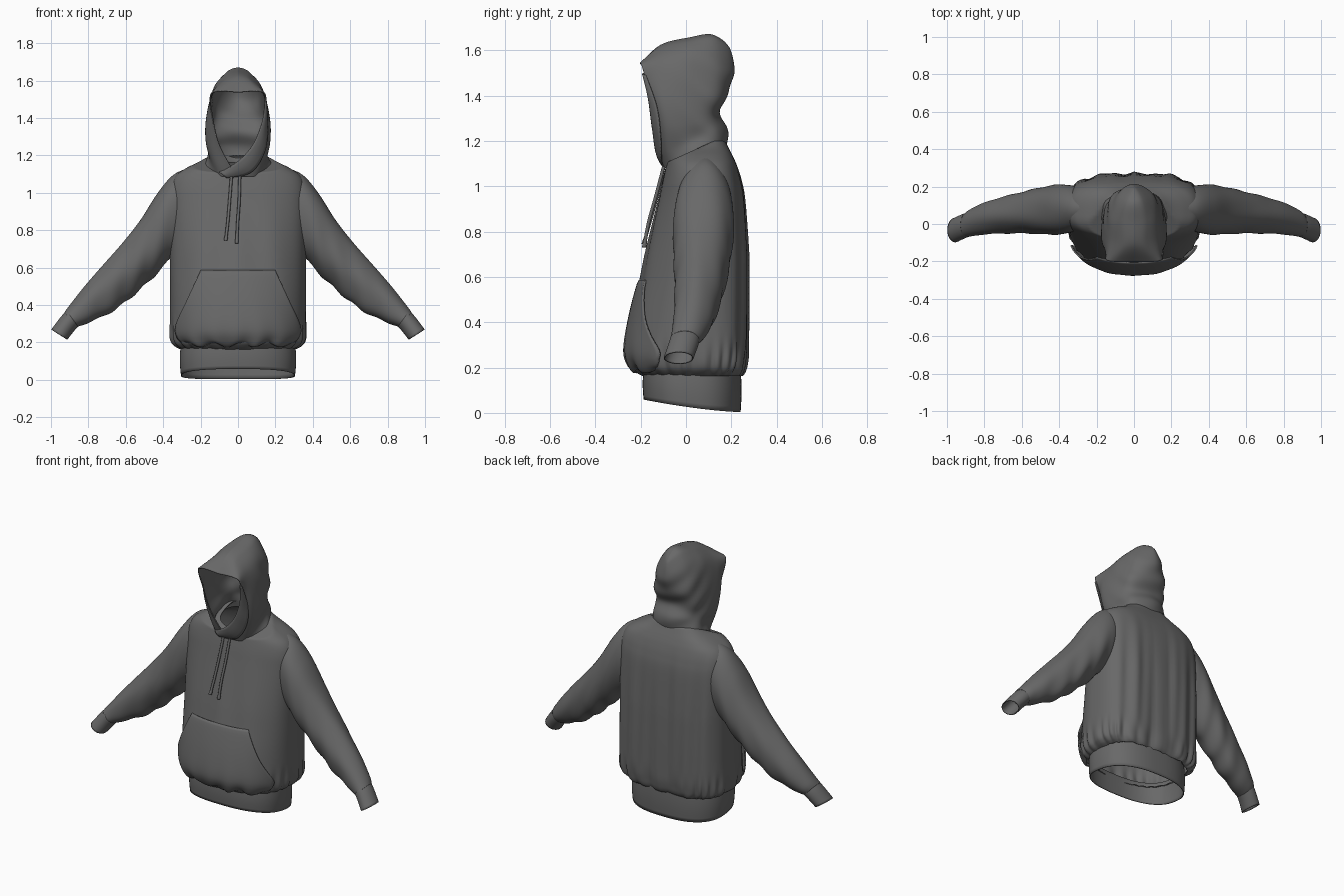
import bpy, bmesh, math
from math import sin, cos, pi, exp

if "Cube" in bpy.data.objects:
    bpy.data.objects.remove(bpy.data.objects["Cube"])

fabric = bpy.data.materials.new("charcoal_fabric")
fabric.diffuse_color = (0.14, 0.14, 0.14, 1)
fabric.use_nodes = True
fabric.node_tree.nodes["Principled BSDF"].inputs["Base Color"].default_value = fabric.diffuse_color


def smooth(pts, n):
    """Catmull-Rom resampling of a list of equal-length tuples to n samples."""
    out = []
    for i in range(n):
        t = i / (n - 1) * (len(pts) - 1)
        k = min(int(t), len(pts) - 2)
        t -= k
        p1, p2 = pts[k], pts[k + 1]
        p0 = pts[k - 1] if k else p1
        p3 = pts[k + 2] if k + 2 < len(pts) else p2
        out.append(tuple(
            0.5 * (2 * b + (c - a) * t + (2 * a - 5 * b + 4 * c - d) * t * t
                   + (3 * b - a - 3 * c + d) * t ** 3)
            for a, b, c, d in zip(p0, p1, p2, p3)))
    return out


def clamp(v):
    return max(0, min(1, v))


def cloth(name, rows, closed=False, thick=0.006, mirror=False):
    """Grid surface from rows of points, with a thin cloth thickness."""
    bm = bmesh.new()
    vs = [[bm.verts.new(p) for p in r] for r in rows]
    n = len(rows[0])
    for a, b in zip(vs, vs[1:]):
        for j in range(n if closed else n - 1):
            k = (j + 1) % n
            bm.faces.new((a[j], a[k], b[k], b[j]))
    bmesh.ops.remove_doubles(bm, verts=bm.verts, dist=0.0005)
    bmesh.ops.recalc_face_normals(bm, faces=bm.faces)
    for f in bm.faces:
        f.smooth = True
    me = bpy.data.meshes.new(name)
    bm.to_mesh(me)
    bm.free()
    me.materials.append(fabric)
    ob = bpy.data.objects.new(name, me)
    bpy.context.collection.objects.link(ob)
    if thick:
        m = ob.modifiers.new("thickness", 'SOLIDIFY')
        m.thickness, m.offset = thick, 0
    if mirror:
        ob.modifiers.new("mirror", 'MIRROR')
    return ob


def spow(v, e):
    return math.copysign(abs(v) ** e, v)


YC, NF, NB = 0.05, 2.3, 3.2    # side seam depth, front and back roundness

# Torso: height, half width, front y, back y
torso = smooth([
    (.165, .30, -.185, .24), (.18, .33, -.21, .25), (.21, .352, -.235, .258),
    (.28, .36, -.25, .266), (.42, .36, -.232, .268), (.58, .36, -.20, .268),
    (.72, .36, -.172, .266), (.94, .36, -.12, .255), (1.03, .355, -.10, .24),
    (1.09, .33, -.085, .222), (1.13, .275, -.075, .205),
    (1.17, .195, -.06, .185), (1.21, .14, -.04, .165)], 70)


def torso_ring(z, a, yf, yb, n=160):
    ring = []
    fade = clamp((1.1 - z) / 0.4)
    for i in range(n):
        th = 2 * pi * i / n
        c, s = cos(th), sin(th)
        e = 2 / (NB if s > 0 else NF)
        x = a * spow(c, e)
        y = YC + (yb - YC if s > 0 else YC - yf) * spow(s, e)
        # gathers above the waistband, long folds down the back
        g = 1 + .022 * sin(26 * th + 2 * sin(3 * th)) * exp(-((z - .22) / .07) ** 2)
        x, y = x * g, YC + (y - YC) * g
        if s > 0:
            y += s * fade * (.006 * sin(38 * x + 1) + .005 * sin(63 * x + 2 * z))
        else:
            y += .004 * s * fade * sin(30 * abs(x) + 3 * z)
        # neckline slopes down to the front
        ring.append((x, y, min(z, 1.10 + .1 * clamp((y + .09) / .22))))
    return ring


cloth("torso", [torso_ring(*r) for r in torso], closed=True)


def front_y(x, z):
    for r, q in zip(torso, torso[1:]):
        if q[0] >= z:
            break
    t = clamp((z - r[0]) / (q[0] - r[0]))
    a, yf = (r[i] + (q[i] - r[i]) * t for i in (1, 2))
    return YC - (YC - yf) * max(0, 1 - abs(x / a) ** NF) ** (1 / NF)


# Waistband: bottom edge is higher at the front
band = []
for i in range(9):
    t = i / 8
    bulge = 1 + .02 * sin(pi * t)
    ring = []
    for j in range(96):
        th = 2 * pi * j / 96
        x = .302 * bulge * spow(cos(th), .8)
        y = .027 + .211 * bulge * spow(sin(th), .8)
        low = .004 + .056 * (1 - clamp((y + .19) / .43)) ** 1.5
        ring.append((x, y, .195 + (low - .195) * t))
    band.append(ring)
cloth("waistband", band, closed=True)


# Sleeves and cuffs: top x, top z, bottom x, bottom z, front y, back y
def tube(name, table, n, wrinkle):
    rows = []
    for k, (xt, zt, xb, zb, yf, yb) in enumerate(smooth(table, n)):
        t = k / (n - 1)
        ring = []
        for j in range(56):
            th = 2 * pi * j / 56
            r = 1 + wrinkle * sin(pi * t) * (
                sin(34 * t + 2 * sin(th)) * (.6 - .6 * sin(th)) + .5 * sin(5 * th + 9 * t))
            c, s = cos(th) * r, sin(th) * r
            ring.append(((xt + xb) / 2 + (xt - xb) / 2 * s,
                         (yf + yb) / 2 + (yb - yf) / 2 * c,
                         (zt + zb) / 2 + (zt - zb) / 2 * s))
        rows.append(ring)
    cloth(name, rows, closed=True, mirror=True)


tube("sleeves", [
    (.25, 1.135, .31, .70, -.02, .19), (.345, 1.092, .345, .67, -.045, .205),
    (.43, .995, .42, .59, -.055, .205), (.52, .855, .50, .51, -.05, .19),
    (.62, .725, .58, .44, -.045, .17), (.72, .61, .66, .375, -.047, .145),
    (.82, .495, .75, .33, -.052, .115), (.90, .395, .825, .298, -.062, .08),
    (.925, .36, .865, .285, -.066, .055)], 60, .035)
tube("cuffs", [
    (.915, .368, .858, .287, -.066, .058), (.945, .335, .88, .262, -.075, .05),
    (.996, .268, .915, .217, -.095, .03)], 10, 0)

# Hood: half arches from the face opening to the back seam, each from top to neck
arches = [
    ((0, -.20, 1.538), (.11, -.20, 1.543), (.148, -.19, 1.515), (.135, -.16, 1.4),
     (.105, -.138, 1.27), (.05, -.12, 1.16), (0, -.10, 1.09)),
    ((0, -.11, 1.622), (.065, -.11, 1.605), (.132, -.10, 1.54), (.166, -.10, 1.4),
     (.164, -.085, 1.27), (.13, -.08, 1.16), (.10, -.075, 1.09)),
    ((0, .02, 1.655), (.065, .02, 1.635), (.125, .03, 1.56), (.158, .03, 1.4),
     (.162, .035, 1.28), (.155, .04, 1.2), (.19, .04, 1.13)),
    ((0, .11, 1.668), (.045, .125, 1.645), (.092, .145, 1.55), (.118, .145, 1.42),
     (.118, .12, 1.31), (.125, .135, 1.24), (.13, .145, 1.16)),
    ((0, .17, 1.635), (0, .195, 1.60), (0, .208, 1.54), (0, .198, 1.45),
     (0, .15, 1.33), (0, .178, 1.25), (0, .178, 1.16))]
arches += [tuple((-x, y, z) for x, y, z in a) for a in arches[-2::-1]]
hood = []
for row in smooth([sum(a, ()) for a in arches], 65):
    pts = [row[i:i + 3] for i in range(0, 21, 3)]
    line = []
    for x, y, z in smooth(pts, 50):
        # soft diagonal creases towards the back of the hood
        w = .006 * sin(42 * z + 35 * y + 14 * x) * clamp((y + .06) * 6) * clamp((1.62 - z) * 8)
        d = math.hypot(x, y - .02) + .05
        line.append((x + w * x / d, y + w * (y - .02) / d, z))
    hood.append(line)
cloth("hood", hood)

# Crossed front edge of the hood, right panel over left
inner = smooth([(.146, -.186, 1.50), (.128, -.164, 1.38), (.08, -.148, 1.26),
                (0, -.130, 1.17), (-.10, -.088, 1.11)], 30)
outer = smooth([(.152, -.176, 1.49), (.158, -.128, 1.35), (.142, -.112, 1.22),
                (.07, -.108, 1.11), (-.06, -.095, 1.08)], 30)
flap = []
for p, q in zip(inner, outer):
    flap.append([tuple(a + (b - a) * k / 6 - (.01 * sin(pi * k / 6) if i == 1 else 0)
                       for i, (a, b) in enumerate(zip(p, q))) for k in range(7)])
cloth("hood_overlap", flap)

# Front pocket: follows the torso, flared at the hand openings
pocket = []
outline = smooth([(.19, .295), (.225, .325), (.29, .332), (.43, .27), (.585, .198)], 28)
for i, (z, w) in enumerate(outline):
    v = i / 27
    row = []
    for j in range(61):
        u = j / 30 - 1
        x = u * w
        puff = .006 + .016 * sin(pi * v) ** .6 + .014 * abs(u) ** 6 * sin(pi * v)
        ripple = .009 * sin(17 * u + 2) * (1 - v) ** 3
        zz = z + .012 * sin(13 * u + 1) * (1 - v) ** 4
        row.append((x, front_y(x, z) - puff - ripple, zz))
    pocket.append(row)
cloth("front_pocket", pocket, thick=0.008)

# Drawcords with slightly thicker tips
for name, path in (
        ("left_drawcord", [(-.034, -.095, 1.10), (-.045, -.127, .96), (-.055, -.16, .84), (-.066, -.187, .745)]),
        ("right_drawcord", [(.010, -.095, 1.10), (.006, -.132, .96), (-.002, -.165, .84), (-.007, -.185, .73)])):
    rows = []
    for i, (x, y, z) in enumerate(smooth(path, 30)):
        r = .008 if i > 26 else .006
        rows.append([(x + r * cos(k * pi / 5), y + r * sin(k * pi / 5), z) for k in range(10)])
    cloth(name, rows, closed=True, thick=0.004)
